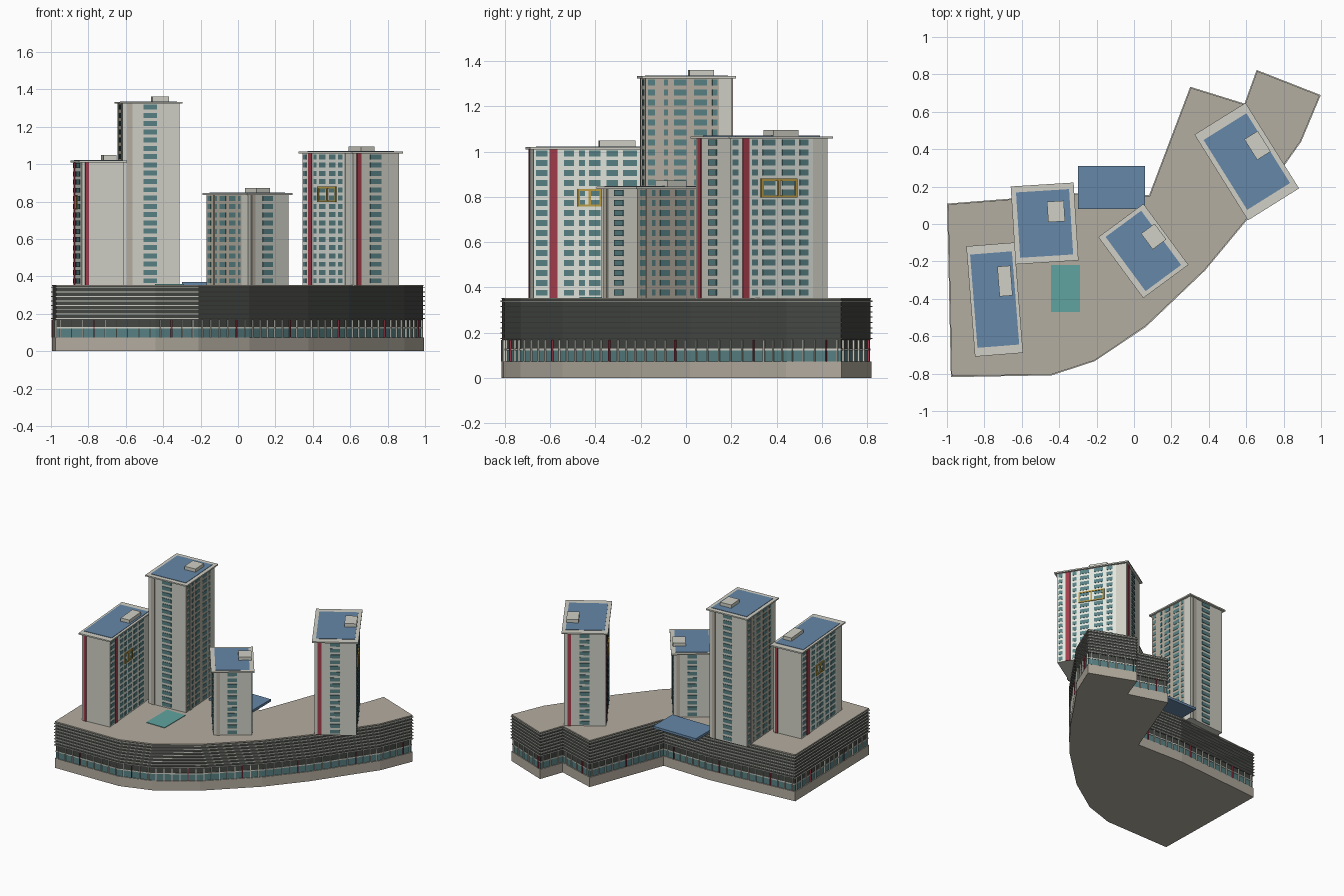
import bpy, bmesh
from math import radians, pi
from mathutils import Matrix, Vector

if "Cube" in bpy.data.objects:
    bpy.data.objects.remove(bpy.data.objects["Cube"])


def material(name, hexcode):
    """Flat colour given as an sRGB hex code."""
    srgb = [int(hexcode[i:i + 2], 16) / 255 for i in (0, 2, 4)]
    col = [c / 12.92 if c < 0.04 else ((c + 0.055) / 1.055) ** 2.4 for c in srgb] + [1]
    m = bpy.data.materials.new(name)
    m.use_nodes = True
    m.diffuse_color = col
    m.node_tree.nodes["Principled BSDF"].inputs["Base Color"].default_value = col
    return m


WALL = material("light grey wall", "d0d0c6")
WHITE = material("white facade", "e4e9e0")
STONE = material("beige stone", "b4ada0")
GLASS = material("teal glass", "588184")
RED = material("red stripe", "a33c4c")
YELLOW = material("yellow frame", "bd9d43")
DARK = material("charcoal cladding", "454844")
BLUE = material("blue roof", "6587a8")
POOL = material("pool water", "60a3a0")


def finish(bm, name, mat, loc=(0, 0, 0), angle=0):
    bmesh.ops.recalc_face_normals(bm, faces=bm.faces)
    me = bpy.data.meshes.new(name)
    bm.to_mesh(me)
    bm.free()
    me.materials.append(mat)
    ob = bpy.data.objects.new(name, me)
    ob.location = loc
    ob.rotation_euler.z = angle
    bpy.context.collection.objects.link(ob)
    return ob


def add_box(bm, lo, hi, turn=Matrix()):
    lo, hi = Vector(lo), Vector(hi)
    size = Matrix.Diagonal((hi - lo).to_4d())
    bmesh.ops.create_cube(bm, size=1, matrix=turn @ Matrix.Translation((lo + hi) / 2) @ size)


def box(name, mat, lo, hi, loc=(0, 0, 0), angle=0):
    bm = bmesh.new()
    add_box(bm, lo, hi)
    return finish(bm, name, mat, loc, angle)


# ---- Podium: one outline, extruded in layers ----
OUTLINE = [Vector(p) for p in reversed((
    (-1, .11), (-.3, .165), (.08, .155), (.3, .735), (.59, .645), (.655, .825),
    (1, .69), (.895, .44), (.81, .32), (.6, .015), (.38, -.25), (.065, -.55),
    (-.21, -.735), (-.44, -.81), (-.98, -.82)))]
EDGES = list(zip(OUTLINE, OUTLINE[1:] + OUTLINE[:1]))


def inset(d):
    """Outline moved inward by d, with mitred corners."""
    pts = []
    for i, p in enumerate(OUTLINE):
        a = (p - OUTLINE[i - 1]).normalized()
        b = (OUTLINE[(i + 1) % len(OUTLINE)] - p).normalized()
        na, nb = Vector((-a.y, a.x)), Vector((-b.y, b.x))
        pts.append(p + (na + nb) * d / (1 + na.dot(nb)))
    return pts


def add_layer(bm, d, z0, z1):
    pts = inset(d)
    low = [bm.verts.new((p.x, p.y, z0)) for p in pts]
    top = [bm.verts.new((p.x, p.y, z1)) for p in pts]
    bm.faces.new(low[::-1])
    bm.faces.new(top)
    for i in range(len(pts)):
        j = (i + 1) % len(pts)
        bm.faces.new((low[i], low[j], top[j], top[i]))


def layer(name, mat, d, spans):
    bm = bmesh.new()
    for z0, z1 in spans:
        add_layer(bm, d, z0, z1)
    finish(bm, name, mat)


layer("podium_base", STONE, .005, [(0, .073)])
layer("shopfront_glass", GLASS, .011, [(.073, .122)])
layer("shopfront_band", WALL, .008, [(.122, .13)])
layer("shopfront_header", DARK, .011, [(.13, .168)])
layer("podium_cladding", DARK, .008, [(.168, .35)])
layer("podium_slats", WALL, .001, [(.172 + i * .0235, .177 + i * .0235) for i in range(8)])
layer("podium_deck", STONE, .006, [(.348, .354)])

# Vertical fins along the shopfront, every seventh one red
fins, red_fins = bmesh.new(), bmesh.new()
count = 0
for a, b in EDGES:
    run = b - a
    n = max(1, round(run.length / .058))
    angle = Vector((1, 0)).angle_signed(run)
    for i in range(n):
        p = a + run * ((i + .5) / n)
        turn = Matrix.Translation((p.x, p.y, 0)) @ Matrix.Rotation(-angle, 4, 'Z')
        add_box(red_fins if count % 7 == 3 else fins, (-.003, .002, .073), (.003, .013, .168), turn)
        count += 1
finish(fins, "shopfront_fins", WALL)
finish(red_fins, "shopfront_red_fins", RED)

box("entrance_canopy", BLUE, (-.3, .08, .352), (.06, .31, .37))
box("pool", POOL, (-.445, -.47, .352), (-.29, -.22, .358))

# ---- Towers ----
BASE = .35
PANEL = .85   # plain end panel starts here on the long sides


def tower(name, centre, angle, size, blue, top, facade, stripe, ends, columns, box_at, box_size, frame=None):
    loc, rot = (*centre, 0), radians(angle)
    w, l = size[0] / 2 - .017, size[1] / 2 - .017
    box(name + "_body", WALL, (-w, -l, BASE), (w, l, top - .008), loc, rot)
    box(name + "_roof_slab", WALL, (-size[0] / 2, -size[1] / 2, top - .01), (size[0] / 2, size[1] / 2, top), loc, rot)
    box(name + "_roof_deck", BLUE, (-blue[0] / 2, -blue[1] / 2, top), (blue[0] / 2, blue[1] / 2, top + .003), loc, rot)
    # Rooftop plant room, placed by its world position
    bx, by = box_size[0] / 2, box_size[1] / 2
    box(name + "_plant_room", WALL, (-bx, -by, top), (bx, by, top + .028), (*box_at, 0), rot)

    skin, lines, panes, frames = (bmesh.new() for _ in range(4))
    rows = round((top - BASE) / .0445)
    pitch = (top - .01 - BASE) / rows
    for k in range(4):
        turn = Matrix.Rotation(k * pi / 2, 4, 'Z')
        half, out = (l, w) if k % 2 else (w, l)

        def plate(bm, u0, u1, z0, z1, thick):
            add_box(bm, ((2 * u0 - 1) * half, -out - thick, z0), ((2 * u1 - 1) * half, -out + .001, z1), turn)

        if k % 2:
            plate(skin, 0, PANEL, BASE, top - .01, .002)
            plate(lines, .125, .19, BASE, top - .01, .006)
            cols = columns
        else:
            plate(lines, .08, .17, BASE, top - .01, .006)
            cols = ends
        for u0, u1 in cols:
            for r in range(rows):
                z = BASE + r * pitch
                plate(panes, u0, u1, z + .3 * pitch, z + .9 * pitch, .004)
        # Yellow frame around a group of windows
        if frame and k % 2:
            u0, u1, z0, z1 = frame
            t = .005 / half
            for u in (u0, (u0 + u1 - t) / 2, u1 - t):
                plate(frames, u, u + t, z0, z1, .008)
            for z in (z0, z1 - .009):
                plate(frames, u0, u1, z, z + .009, .008)
    finish(skin, name + "_facade", facade, loc, rot)
    finish(lines, name + "_stripes", stripe, loc, rot)
    finish(panes, name + "_windows", GLASS, loc, rot)
    if frame:
        finish(frames, name + "_window_frame", YELLOW, loc, rot)
    else:
        frames.free()


MIDDLE = [(.37, .61)]
PLAIN_COLS = [(.03, .11), (.21, .26), (.33, .47), (.56, .71), (.77, .83)]
STRIPED_COLS = [(.02, .08), (.22, .28), (.33, .46), (.53, .66), (.71, .8)]
LONG_COLS = [(.02, .11), (.24, .32), (.36, .41), (.44, .53), (.58, .67), (.71, .82)]

tower("left_tower", (-.745, -.404), 4.5, (.258, .592), (.224, .5), 1.02, WHITE, RED,
      [], LONG_COLS, (-.69, -.305), (.07, .16), (.35, .54, .757, .835))
tower("tall_tower", (-.478, .003), 3.6, (.337, .417), (.284, .35), 1.333, STONE, STONE,
      MIDDLE, PLAIN_COLS, (-.417, .067), (.09, .11))
tower("short_tower", (.05, -.144), 36.4, (.3, .405), (.236, .36), .845, STONE, STONE,
      MIDDLE, PLAIN_COLS, (.105, -.067), (.09, .105))
tower("right_tower", (.603, .334), 32, (.322, .54), (.27, .44), 1.067, WHITE, RED,
      MIDDLE, STRIPED_COLS, (.66, .42), (.085, .13), (.31, .68, .797, .88))
